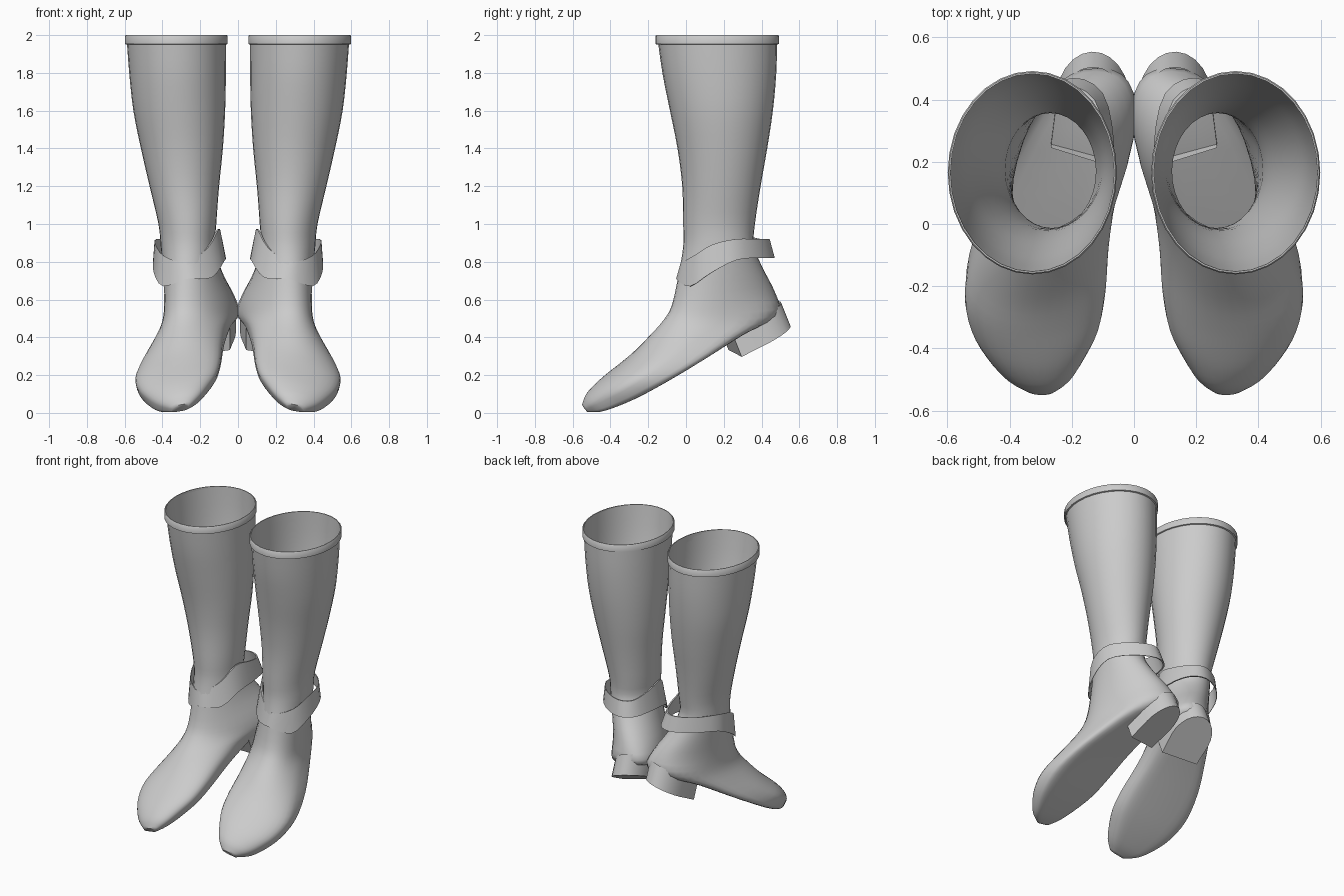
import bpy, bmesh
from math import sin, cos, pi
from mathutils import Vector

cube = bpy.data.objects.get("Cube")
if cube:
    bpy.data.objects.remove(cube)

SIDES = 32
grey = bpy.data.materials.new("plain grey")
grey.use_nodes = True
grey.diffuse_color = (0.6, 0.6, 0.6, 1)
grey.node_tree.nodes["Principled BSDF"].inputs["Base Color"].default_value = (0.6, 0.6, 0.6, 1)


def loft(name, rings, cap_end=False, closed=False, angle=0.7):
    """Skin a list of rings of points, on both boots by mirroring in x."""
    for side, sign in (("left", 1), ("right", -1)):
        bm = bmesh.new()
        rows = [[bm.verts.new((sign * p[0], p[1], p[2])) for p in ring] for ring in rings]
        pairs = list(zip(rows, rows[1:])) + ([(rows[-1], rows[0])] if closed else [])
        for a, b in pairs:
            for i in range(len(a)):
                j = (i + 1) % len(a)
                bm.faces.new((a[i], b[i], b[j], a[j]))
        if cap_end:
            bm.faces.new(rows[-1])
        bmesh.ops.recalc_face_normals(bm, faces=bm.faces)
        mesh = bpy.data.meshes.new(side + "_" + name)
        bm.to_mesh(mesh)
        bm.free()
        mesh.materials.append(grey)
        obj = bpy.data.objects.new(side + "_" + name, mesh)
        bpy.context.collection.objects.link(obj)
        bpy.ops.object.select_all(action="DESELECT")
        obj.select_set(True)
        bpy.context.view_layer.objects.active = obj
        bpy.ops.object.shade_smooth_by_angle(angle=angle)


def smooth_rows(rows, steps, loop=False):
    """Catmull-Rom interpolation between rows of numbers."""
    out, count = [], len(rows)
    for k in range(count if loop else count - 1):
        picks = [k + d for d in (-1, 0, 1, 2)]
        p, q, r, s = (rows[n % count if loop else max(0, min(count - 1, n))] for n in picks)
        for n in range(steps):
            t = n / steps
            out.append([b + t / 2 * (c - a + t * (2*a - 5*b + 4*c - d + t * (3*b - a - 3*c + d)))
                        for a, b, c, d in zip(p, q, r, s)])
    return out if loop else out + [list(rows[-1])]


def section(fy, fz, by, bz, fx, bx, w, flat):
    """Oval from a front point to a back point; flat squares off the sole side."""
    front, back = Vector((fx, fy, fz)), Vector((bx, by, bz))
    mid, half = (front + back) / 2, (front - back) / 2
    power = 1 - 0.6 * flat
    ring = []
    for i in range(SIDES):
        c, s = cos(2 * pi * i / SIDES), sin(2 * pi * i / SIDES)
        if c < 0:
            c, s = -abs(c) ** power, (abs(s) ** power) * (1 if s > 0 else -1)
        p = mid + half * c
        p.x += w * s
        p.z -= 0.2 * flat * w * s
        ring.append(p)
    return ring


# Shaft: height, front y, back y, centre x, half width
shaft = [(2, -.153, .483, .327, .264), (1.8, -.125, .478, .32, .256), (1.6, -.085, .46, .311, .243),
         (1.4, -.045, .43, .297, .217), (1.2, -.02, .395, .284, .184), (1, -.015, .365, .268, .153),
         (.88, -.015, .36, .265, .144)]
rows = [(f, z, b, z, x, x, w, 0) for z, f, b, x, w in shaft]

# Foot: front y z, back y z, front x, back x, half width, flatness
rows += [(-.04, .73, .41, .76, .27, .21, .153, 0), (-.075, .57, .475, .63, .275, .135, .172, .1),
         (-.12, .49, .49, .52, .285, .12, .18, .4), (-.19, .41, .31, .43, .3, .2, .188, .8),
         (-.27, .325, .1, .31, .315, .275, .212, 1), (-.35, .255, -.08, .205, .325, .31, .226, 1),
         (-.42, .2, -.23, .12, .32, .318, .207, 1), (-.48, .15, -.35, .06, .312, .322, .162, 1),
         (-.53, .095, -.45, .02, .3, .32, .106, 1), (-.55, .045, -.52, .008, .295, .31, .045, .8)]
loft("boot", [section(*r) for r in smooth_rows(rows, 3)], cap_end=True, angle=1)

# Slim band around the opening
rim = []
for z, grow in ((1.95, 0), (1.953, .009), (1.995, .009), (2, .005), (2, 0)):
    rim.append(section(-.153 - grow, z, .483 + grow, z, .327, .327, .263 + grow, 0))
loft("rim", rim, closed=True)

# Heel block: round backed outline, swept up into the sole
breast, along = Vector((.155, .26, .315)), Vector((-.05, .29, .15))
across, rise = Vector((.112, .035, -.018)), Vector((0, -.05, .125))
outline = [breast - across, breast + across]
for i in range(13):
    a = pi * i / 12
    outline.append(breast + along * (.45 + .55 * sin(a)) + across * 1.05 * cos(a))
loft("heel", [[p + rise for p in outline], outline], cap_end=True, angle=.6)

# Loose ankle strap: y, x, bottom and top heights around the leg
strap = [(-.052, .27, .71, .8), (.02, .395, .67, .83), (.13, .445, .74, .89), (.27, .44, .81, .92),
         (.4, .34, .82, .92), (.47, .2, .82, .92), (.42, .1, .82, .92), (.27, .065, .82, .95),
         (.12, .075, .8, .97), (.01, .14, .715, .87)]
path = smooth_rows(strap, 3, loop=True)
edges = []
for top, inset in ((0, 0), (1, 0), (1, .03), (0, .03)):
    # The upper edge leans in towards the leg
    pull = top * .1 + inset
    edges.append([(x + (.36 - x) * pull, y + (.2 - y) * pull, hi if top else lo)
                  for y, x, lo, hi in path])
loft("ankle_strap", edges, closed=True)
